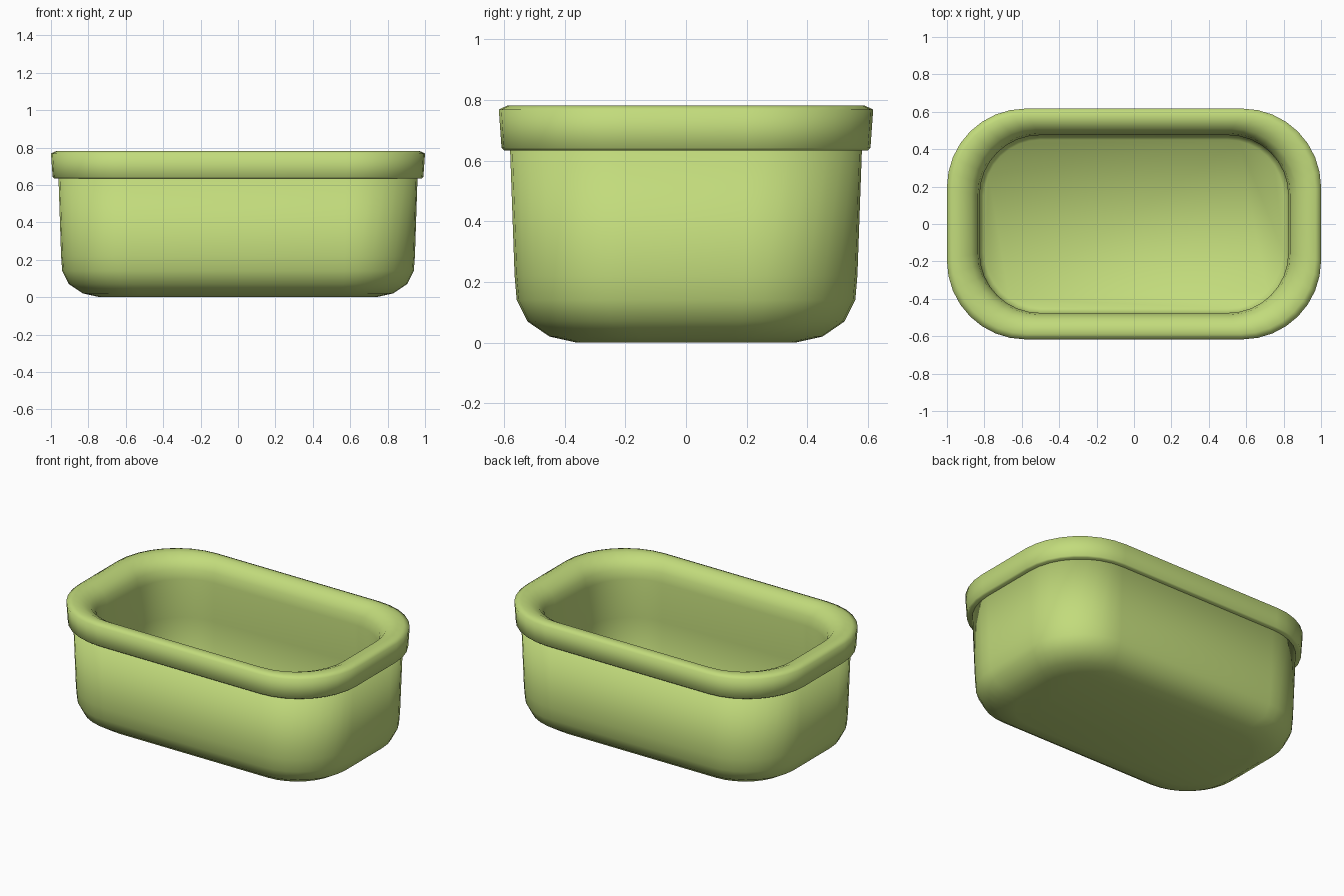
import bpy
import bmesh
from math import cos, sin, pi

cube = bpy.data.objects.get("Cube")
if cube:
    bpy.data.objects.remove(cube, do_unlink=True)

CORNER_STEPS = 8


def make_material(name, colour):
    mat = bpy.data.materials.new(name)
    mat.use_nodes = True
    mat.diffuse_color = colour
    mat.node_tree.nodes["Principled BSDF"].inputs["Base Color"].default_value = colour
    return mat


def rounded_ring(bm, half_x, half_y, radius, z):
    """Ring of vertices along a rounded rectangle, counter-clockwise."""
    ring = []
    for quarter, (sx, sy) in enumerate([(1, 1), (-1, 1), (-1, -1), (1, -1)]):
        for step in range(CORNER_STEPS + 1):
            a = (quarter + step / CORNER_STEPS) * pi / 2
            ring.append(bm.verts.new((sx * (half_x - radius) + radius * cos(a),
                                      sy * (half_y - radius) + radius * sin(a), z)))
    return ring


def loft(name, profile, mat, cap):
    """Join the rings smoothly and cap the first or the last one."""
    bm = bmesh.new()
    rings = [rounded_ring(bm, *p) for p in profile]
    for low, high in zip(rings, rings[1:]):
        for i in range(len(low)):
            j = (i + 1) % len(low)
            bm.faces.new((low[i], low[j], high[j], high[i]))
    bm.faces.new(reversed(rings[0]) if cap == "first" else rings[-1])
    for face in bm.faces:
        face.smooth = True
    mesh = bpy.data.meshes.new(name)
    bm.to_mesh(mesh)
    bm.free()
    mesh.materials.append(mat)
    obj = bpy.data.objects.new(name, mesh)
    bpy.context.collection.objects.link(obj)


# Each entry: half length, half width, corner radius, height
outer_wall = [(0.74, 0.36, 0.25, 0.0), (0.83, 0.45, 0.3, 0.02),
              (0.905, 0.523, 0.34, 0.07), (0.94, 0.558, 0.37, 0.14),
              (0.946, 0.565, 0.375, 0.22), (0.96, 0.58, 0.385, 0.64),
              (0.88, 0.52, 0.35, 0.64)]
rim = [(0.93, 0.55, 0.37, 0.634), (0.982, 0.6, 0.405, 0.634),
       (0.991, 0.608, 0.41, 0.642), (1.0, 0.617, 0.42, 0.768),
       (0.97, 0.588, 0.4, 0.782), (0.925, 0.55, 0.375, 0.78),
       (0.87, 0.51, 0.345, 0.756), (0.835, 0.484, 0.325, 0.71),
       (0.825, 0.475, 0.32, 0.65)]
inner_wall = [(0.828, 0.478, 0.32, 0.4), (0.828, 0.478, 0.32, 0.13),
              (0.8, 0.45, 0.3, 0.08)]

green = make_material("light_green", (0.54, 0.71, 0.2, 1.0))
loft("tub_body", outer_wall, green, cap="first")
loft("rim_and_lining", rim + inner_wall, green, cap="last")
